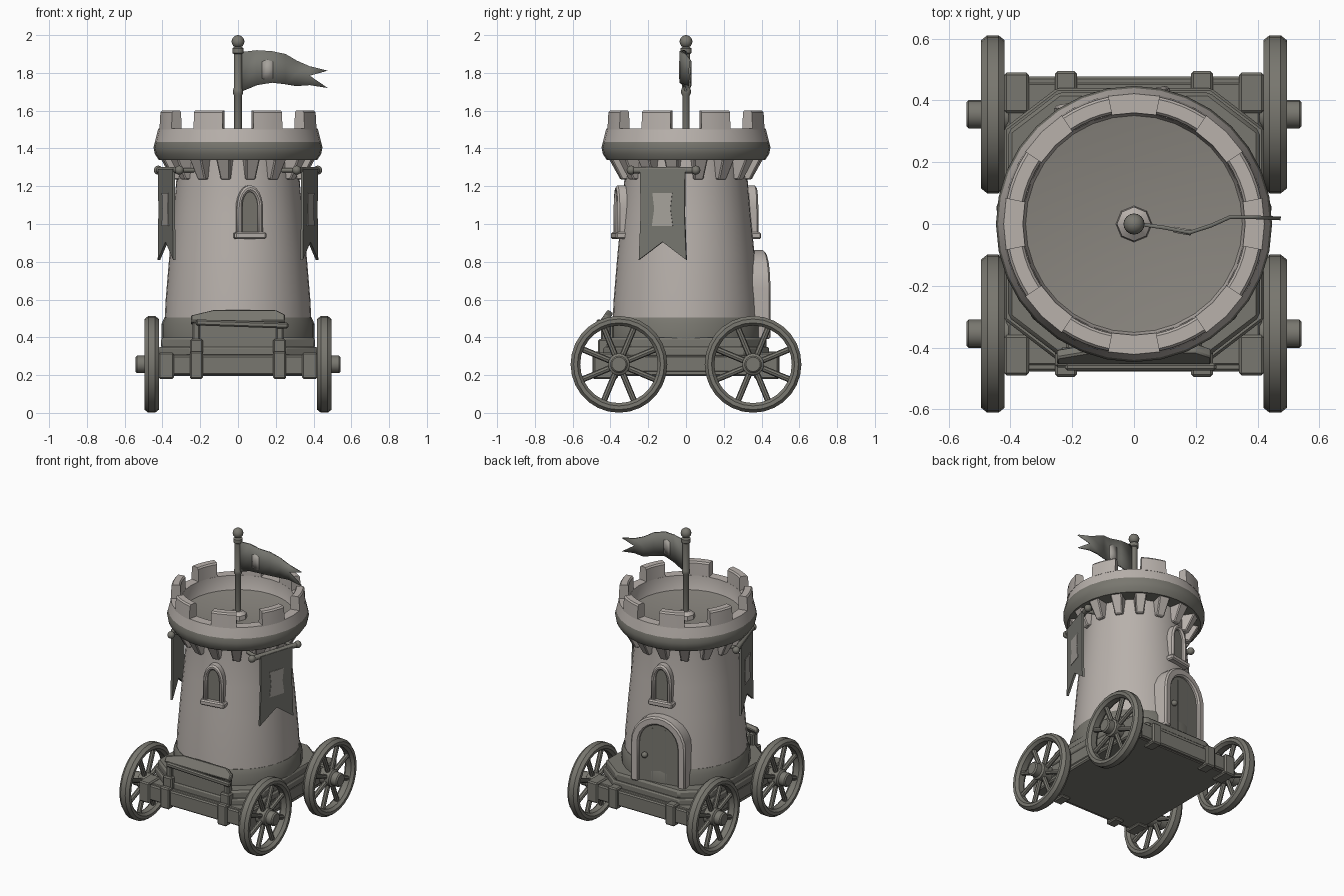
import bpy, bmesh, math
from math import sin, cos, pi, radians
from mathutils import Matrix, Vector

if "Cube" in bpy.data.objects:
    bpy.data.objects.remove(bpy.data.objects["Cube"], do_unlink=True)


def material(name, rgb):
    m = bpy.data.materials.new(name)
    m.use_nodes = True
    m.diffuse_color = (*rgb, 1)
    m.node_tree.nodes["Principled BSDF"].inputs["Base Color"].default_value = (*rgb, 1)
    return m


STONE = material("pale stone", (0.48, 0.44, 0.41))
DARK = material("dark wood", (0.19, 0.185, 0.16))
FLOOR = material("roof floor", (0.25, 0.235, 0.21))
CLOTH = material("banner cloth", (0.18, 0.18, 0.16))
EMBLEM = material("banner emblem", (0.38, 0.36, 0.33))


def finish(name, bm, mats, matrix=None, bevel=0, smooth=True):
    """Turn a bmesh into a shaded object."""
    bmesh.ops.recalc_face_normals(bm, faces=bm.faces)
    if matrix:
        bm.transform(matrix)
    me = bpy.data.meshes.new(name)
    bm.to_mesh(me)
    bm.free()
    ob = bpy.data.objects.new(name, me)
    bpy.context.collection.objects.link(ob)
    for m in mats if isinstance(mats, list) else [mats]:
        me.materials.append(m)
    if bevel:
        mod = ob.modifiers.new("Bevel", "BEVEL")
        mod.width, mod.segments, mod.limit_method = bevel, 1, "ANGLE"
    if smooth:
        bpy.ops.object.select_all(action="DESELECT")
        ob.select_set(True)
        bpy.context.view_layer.objects.active = ob
        bpy.ops.object.shade_smooth_by_angle(angle=radians(35))
    return ob


def lathe(name, prof, mats, segs=32, a0=0, a1=2 * pi, closed=False, matrix=None, rule=None):
    """Sweep an (r, z) profile round z; closed profiles on part arcs get end caps."""
    bm = bmesh.new()
    full = abs(a1 - a0 - 2 * pi) < 1e-4
    rings = []
    for i in range(segs if full else segs + 1):
        a = a0 + (a1 - a0) * i / segs
        rings.append([bm.verts.new((r * cos(a), r * sin(a), z)) for r, z in prof])
    n = len(prof)
    for i in range(segs):
        p, q = rings[i], rings[(i + 1) % len(rings)]
        for j in range(n if closed else n - 1):
            k = (j + 1) % n
            bm.faces.new((p[j], q[j], q[k], p[k]))
    if closed and not full:
        bm.faces.new(rings[0])
        bm.faces.new(rings[-1])
    bmesh.ops.remove_doubles(bm, verts=bm.verts, dist=1e-5)
    if rule:
        for f in bm.faces:
            f.material_index = rule(f.calc_center_median())
    return finish(name, bm, mats, matrix)


def box(name, x, y, z, mat, matrix=None, bevel=0.008):
    """Box from (min, max) ranges."""
    bm = bmesh.new()
    bmesh.ops.create_cube(bm, size=1)
    for v in bm.verts:
        v.co = [(a + b) / 2 + c * (b - a) for (a, b), c in zip((x, y, z), v.co)]
    return finish(name, bm, mat, matrix, bevel, False)


def slab(name, faces, y0, y1, mat, matrix=None, bevel=0):
    """Extrude flat (x, z) faces from y0 to y1."""
    bm = bmesh.new()
    for f in faces:
        bm.faces.new([bm.verts.new((x, y0, z)) for x, z in f])
    bmesh.ops.remove_doubles(bm, verts=bm.verts, dist=1e-5)
    ext = bmesh.ops.extrude_face_region(bm, geom=bm.faces[:])["geom"]
    for v in ext:
        if isinstance(v, bmesh.types.BMVert):
            v.co.y = y1
    return finish(name, bm, mat, matrix, bevel)


def rod(name, a, b, r, mat, matrix=None, segs=12):
    a, b = Vector(a), Vector(b)
    turn = Matrix.Translation(a) @ (b - a).to_track_quat("Z", "Y").to_matrix().to_4x4()
    h = (b - a).length
    return lathe(name, [(0, 0), (r, 0), (r, h), (0, h)], mat, segs,
                 matrix=matrix @ turn if matrix else turn)


def ball(name, at, r, mat, matrix=None):
    bm = bmesh.new()
    bmesh.ops.create_uvsphere(bm, u_segments=16, v_segments=10, radius=r,
                              matrix=Matrix.Translation(at))
    return finish(name, bm, mat, matrix)


def arch(w, z0, spring, top, n=12):
    arc = [(w * cos(pi * i / n), spring + (top - spring) * sin(pi * i / n)) for i in range(n + 1)]
    return [(w, z0)] + arc + [(-w, z0)]


def arch_frame(name, outer, inner, y0, y1, mat, m):
    quads = [(outer[i], outer[i + 1], inner[i + 1], inner[i]) for i in range(len(outer) - 1)]
    return slab(name, quads, y0, y1, mat, m, 0.01)


def turned(deg):
    return Matrix.Rotation(radians(deg), 4, "Z")


# Tower: base ring, body, parapet, battlements
lathe("tower_base_ring", [(0.3, 0.39), (0.405, 0.39), (0.405, 0.47), (0.39, 0.505), (0.3, 0.505)], DARK)
lathe("tower_body", [(0.39, 0.45), (0.383, 0.6), (0.362, 0.85), (0.342, 1.05), (0.325, 1.25), (0.325, 1.36)], STONE, 40)
lathe("parapet", [(0.36, 1.505), (0.422, 1.505), (0.44, 1.435), (0.447, 1.405), (0.44, 1.37), (0.42, 1.34),
                  (0.31, 1.34), (0.35, 1.4)], [STONE, DARK], 32, closed=True,
      rule=lambda c: int(c.z < 1.43 and c.xy.length > 0.36))
lathe("roof_floor", [(0, 1.38), (0.2, 1.385), (0.357, 1.41)], FLOOR)
for k in range(8):
    mid = pi / 8 + k * pi / 4
    lathe("merlon", [(0.36, 1.5), (0.424, 1.5), (0.419, 1.59), (0.411, 1.6), (0.37, 1.6), (0.362, 1.59)],
          STONE, 4, mid - pi / 16, mid + pi / 16, True)
for k in range(16):
    bm = bmesh.new()
    bmesh.ops.create_cube(bm, size=1)
    for v in bm.verts:
        hi = v.co.z > 0
        v.co = (v.co.x * (0.075 if hi else 0.05), (-0.41 if hi else -0.35) if v.co.y < 0 else -0.3,
                1.345 if hi else 1.235)
    finish("corbel", bm, STONE, turned(11.25 + 22.5 * k), 0.006, False)

# Windows front and back
for deg in (10, 190):
    m = turned(deg)
    inner = arch(0.042, 0.94, 1.09, 1.17)
    slab("window_pane", [inner], -0.357, -0.31, DARK, m)
    arch_frame("window_frame", arch(0.07, 0.94, 1.08, 1.205), inner, -0.378, -0.3, STONE, m)
    box("window_sill", (-0.085, 0.085), (-0.39, -0.31), (0.92, 0.957), STONE, m)

# Rear door
m = turned(190)
inner = arch(0.135, 0.39, 0.66, 0.805)
slab("door", [inner], -0.4, -0.32, DARK, m)
arch_frame("door_frame", arch(0.19, 0.39, 0.66, 0.862), inner, -0.422, -0.31, STONE, m)
for x in (-0.045, 0.045):
    box("door_plank_gap", (x - 0.004, x + 0.004), (-0.403, -0.39), (0.4, 0.77), CLOTH, m, 0)
ball("door_knob", (-0.095, -0.412, 0.58), 0.02, DARK, m)

# Side banners on rods
for deg in (72, -72):
    m = turned(deg)
    rod("banner_rod", (-0.18, -0.385, 1.285), (0.18, -0.385, 1.285), 0.017, DARK, m)
    for x in (-0.18, 0.18):
        ball("rod_end", (x, -0.385, 1.285), 0.024, DARK, m)
    for x in (-0.14, 0.14):
        rod("rod_bracket", (x, -0.385, 1.285), (x, -0.29, 1.285), 0.012, DARK, m)
    slab("banner", [[(-0.125, 1.29), (0.125, 1.29), (0.122, 1.05), (0.132, 0.81), (0, 0.905),
                     (-0.132, 0.81), (-0.122, 1.05)]], -0.404, -0.39, CLOTH, m)
    slab("banner_emblem", [[(-0.055, 1.165), (0.055, 1.165), (0.045, 1.08), (0.058, 0.99),
                            (-0.058, 0.99), (-0.045, 1.08)]], -0.407, -0.4, EMBLEM, m)

# Flagpole
lathe("flagpole_foot", [(0.06, 1.37), (0.055, 1.41), (0.03, 1.43), (0, 1.43)], STONE, 8)
lathe("flagpole", [(0.02, 1.38), (0.02, 1.68), (0.026, 1.69), (0.026, 1.71), (0.022, 1.72), (0.022, 1.9),
                   (0.03, 1.905), (0.03, 1.93), (0.015, 1.94)], DARK, 14)
ball("flagpole_finial", (0, 0, 1.966), 0.034, DARK)


def flag_sheet(name, stations, tails, thick, mat):
    """Wavy cloth from (x, y, low, high) stations and swallow tail tips."""
    bm = bmesh.new()
    cols = [(bm.verts.new((x, y, lo)), bm.verts.new((x, y, (lo + hi) / 2)), bm.verts.new((x, y, hi)))
            for x, y, lo, hi in stations]
    for p, q in zip(cols, cols[1:]):
        for j in (0, 1):
            bm.faces.new((p[j], q[j], q[j + 1], p[j + 1]))
    for j, tip in enumerate(tails):
        bm.faces.new((cols[-1][j], bm.verts.new(tip), cols[-1][j + 1]))
    ob = finish(name, bm, mat)
    mod = ob.modifiers.new("Thickness", "SOLIDIFY")
    mod.thickness, mod.offset = thick, 0


flag_sheet("flag", [(0.015, 0, 1.7, 1.91), (0.1, -0.012, 1.735, 1.92), (0.18, -0.028, 1.748, 1.915),
                    (0.25, -0.005, 1.74, 1.9), (0.31, 0.022, 1.73, 1.865), (0.38, 0.022, 1.735, 1.835)],
           [(0.475, 0.018, 1.72), (0.475, 0.018, 1.812)], 0.012, CLOTH)
flag_sheet("flag_emblem", [(0.13, -0.018, 1.77, 1.86), (0.155, -0.023, 1.765, 1.87),
                           (0.185, -0.028, 1.77, 1.86)], [], 0.019, EMBLEM)

# Cart deck and chassis
deck = [(0.42, 0.31), (0.25, 0.44), (-0.25, 0.44), (-0.42, 0.31), (-0.42, -0.31), (-0.25, -0.44), (0.25, -0.44), (0.42, -0.31)]
lay = Matrix.Rotation(radians(-90), 4, "X")
slab("deck_lower", [deck], -0.3, -0.35, DARK, lay, 0.008)
slab("deck_upper", [[(x * 0.97, y * 0.97) for x, y in deck]], -0.34, -0.4, DARK, lay, 0.012)
box("chassis", (-0.41, 0.41), (-0.46, 0.46), (0.195, 0.31), DARK)
for s in (-1, 1):
    def span(a, b):
        return tuple(sorted((s * a, s * b)))
    box("end_beam", (-0.42, 0.42), span(0.43, 0.478), (0.2, 0.305), DARK)
    box("side_beam", span(0.38, 0.415), (-0.49, 0.49), (0.215, 0.305), DARK)
    for t in (-1, 1):
        box("beam_strap", (t * 0.22 - 0.035, t * 0.22 + 0.035), span(0.4, 0.495), (0.18, 0.325), DARK)
        box("corner_block", (t * 0.38 - 0.04, t * 0.38 + 0.04), span(0.36, 0.49), (0.18, 0.32), DARK)

# Front bench of leaning boards
box("bench_panel", (-0.22, 0.22), (-0.43, -0.38), (0.32, 0.47), DARK)
lean = Matrix.Translation((0, -0.425, 0.5)) @ Matrix.Rotation(radians(-35), 4, "X")
slab("bench_board", [[(-0.25, -0.03), (0.25, -0.03), (0.25, 0.015), (0.2, 0.045), (-0.13, 0.045), (-0.25, 0.01)]],
     -0.018, 0.018, DARK, lean, 0.006)
box("bench_plank", (-0.24, 0.25), (-0.475, -0.45), (0.455, 0.487), DARK, Matrix.Rotation(radians(2), 4, "Y"))
for x in (-0.22, 0.22):
    box("bench_leg", (x - 0.035, x + 0.035), (-0.465, -0.4), (0.31, 0.39), DARK)
    box("bench_post", (x - 0.02, x + 0.02), (-0.45, -0.4), (0.38, 0.48), DARK)

# Wheels with rims, spokes and hubs
for sy in (-1, 1):
    rod("axle", (-0.46, sy * 0.355, 0.26), (0.46, sy * 0.355, 0.26), 0.03, DARK)
    for sx in (-1, 1):
        m = Matrix.Translation((sx * 0.457, sy * 0.355, 0.257)) @ Matrix.Rotation(radians(90 * sx), 4, "Y")
        lathe("wheel_rim", [(0.205, -0.02), (0.22, -0.038), (0.24, -0.038), (0.256, -0.018), (0.256, 0.018),
                            (0.24, 0.038), (0.22, 0.038), (0.205, 0.02)], DARK, 28, closed=True, matrix=m)
        lathe("wheel_hub", [(0, -0.05), (0.055, -0.05), (0.058, 0.03), (0.046, 0.038), (0.046, 0.078),
                            (0.038, 0.086), (0, 0.086)], DARK, 16, matrix=m)
        for k in range(8):
            a = pi / 8 + k * pi / 4
            rod("wheel_spoke", (0.04 * cos(a), 0.04 * sin(a), 0), (0.215 * cos(a), 0.215 * sin(a), 0), 0.016, DARK, m, 8)
